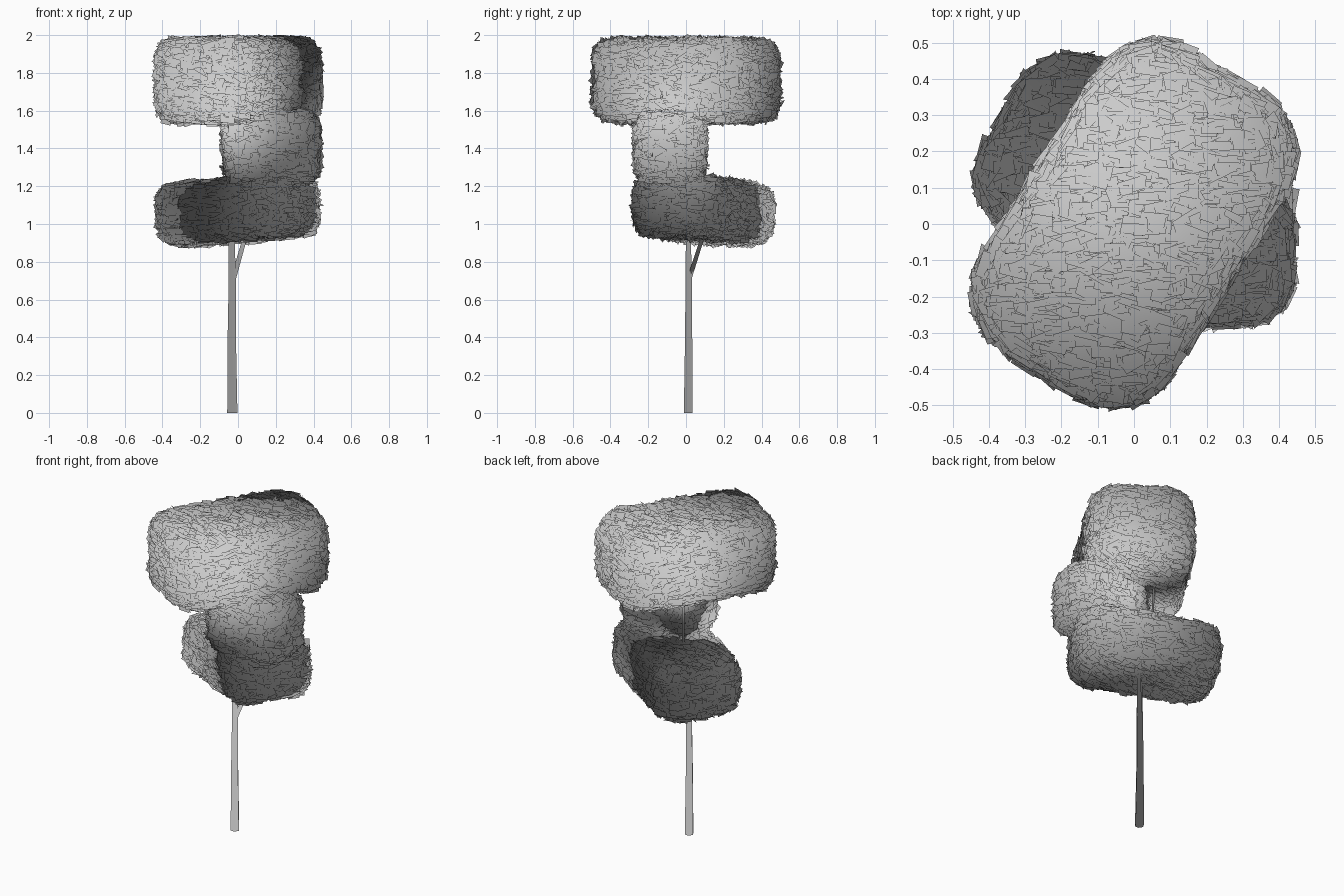
import bpy, bmesh, math, random
from mathutils import Vector, Matrix, Euler

if "Cube" in bpy.data.objects:
    bpy.data.objects.remove(bpy.data.objects["Cube"])

random.seed(4)
CROWN = Vector((0.0, -0.03, 1.44))


def make_object(name, bm):
    """Store the mesh with normals that radiate from the crown's middle."""
    mesh = bpy.data.meshes.new(name)
    bm.to_mesh(mesh)
    bm.free()
    for p in mesh.polygons:
        p.use_smooth = True
    obj = bpy.data.objects.new(name, mesh)
    bpy.context.collection.objects.link(obj)
    mesh.normals_split_custom_set_from_vertices(
        [(v.co - CROWN).normalized() for v in mesh.vertices])
    return obj


def limb(name, path, sides=6):
    """Tapered tube through (x, y, z, radius) points."""
    bm = bmesh.new()
    rings = []
    for x, y, z, r in path:
        rings.append([bm.verts.new((x + r * math.cos(2 * math.pi * i / sides),
                                    y + r * math.sin(2 * math.pi * i / sides), z))
                      for i in range(sides)])
    for a, b in zip(rings, rings[1:]):
        for i in range(sides):
            j = (i + 1) % sides
            bm.faces.new((a[i], a[j], b[j], b[i]))
    bm.faces.new(rings[0][::-1])
    bm.faces.new(rings[-1])
    return make_object(name, bm)


def clipped_block(half, corner, edge, matrix):
    """Rounded hedge-like volume used as the guide for the leaves."""
    bm = bmesh.new()
    bmesh.ops.create_cube(bm, size=2)
    bmesh.ops.scale(bm, vec=half, verts=bm.verts)
    upright = [e for e in bm.edges
               if abs(e.verts[0].co.z - e.verts[1].co.z) > half[2]]
    bmesh.ops.bevel(bm, geom=upright, offset=corner, segments=5,
                    profile=0.5, affect='EDGES')
    rims = [e for e in bm.edges if len(e.link_faces) == 2
            and any(abs(f.normal.z) > 0.9 for f in e.link_faces)]
    bmesh.ops.bevel(bm, geom=rims, offset=edge, segments=3,
                    profile=0.5, affect='EDGES')
    bmesh.ops.triangulate(bm, faces=bm.faces)
    bmesh.ops.transform(bm, matrix=matrix, verts=bm.verts)
    bm.normal_update()
    return bm


def foliage(name, center, half, turn, tilt, corner, edge, density=4200):
    """Shell of overlapping leaf cards."""
    matrix = Matrix.Translation(center) @ Euler((0, math.radians(tilt),
                                                 math.radians(turn))).to_matrix().to_4x4()
    guide = clipped_block(half, corner, edge, matrix)
    leaves = bmesh.new()
    for f in guide.faces:
        n = f.normal.copy()
        a, b, c = [v.co for v in f.verts]
        wanted = f.calc_area() * density
        count = int(wanted) + (random.random() < wanted % 1)
        for _ in range(count):
            s, t = random.random(), random.random()
            if s + t > 1:
                s, t = 1 - s, 1 - t
            p = a + (b - a) * s + (c - a) * t + n * random.uniform(-0.024, 0.004)
            # Cards lie along the horizontal and lean in or out
            level = Vector((1, 0, 0)) if abs(n.z) > 0.8 else Vector((0, 0, 1)).cross(n)
            level = (level - n * level.dot(n)).normalized()
            side = Matrix.Rotation(random.gauss(0, 0.2), 3, n) @ level
            up = Matrix.Rotation(random.gauss(0, 0.5), 3, side) @ n.cross(side)
            side = Matrix.Rotation(random.gauss(0, 0.2), 3, up) @ side
            side *= random.uniform(0.028, 0.040)
            up *= random.uniform(0.018, 0.030)
            corners = [(-1, -1), (1, -1), (1, 1), (-1, 1)]
            if side.cross(up).dot(p - CROWN) < 0:
                corners.reverse()
            leaves.faces.new([leaves.verts.new(p + side * i + up * j)
                              for i, j in corners])
    guide.free()
    return make_object(name, leaves)


# Trunk and branches
limb("trunk", [(-0.03, 0.012, 0.0, 0.027), (-0.033, 0.014, 0.4, 0.022),
               (-0.03, 0.014, 0.72, 0.019), (-0.035, 0.012, 1.0, 0.014),
               (-0.05, 0.1, 1.25, 0.008), (-0.06, 0.11, 1.65, 0.005)])
limb("side_branch", [(-0.028, 0.014, 0.70, 0.015), (0.035, 0.085, 0.92, 0.012),
                     (0.1, 0.03, 1.2, 0.009), (0.15, -0.05, 1.4, 0.006)])

# Three clipped foliage masses
foliage("lower_foliage", (0.0, 0.092, 1.075), (0.41, 0.255, 0.155), -30, -4.5, 0.16, 0.09)
foliage("middle_foliage", (0.177, -0.085, 1.405), (0.252, 0.18, 0.185), 0, 0, 0.12, 0.09)
foliage("top_foliage", (0.0, 0.0, 1.76), (0.475, 0.295, 0.213), 58, 0, 0.18, 0.09)
